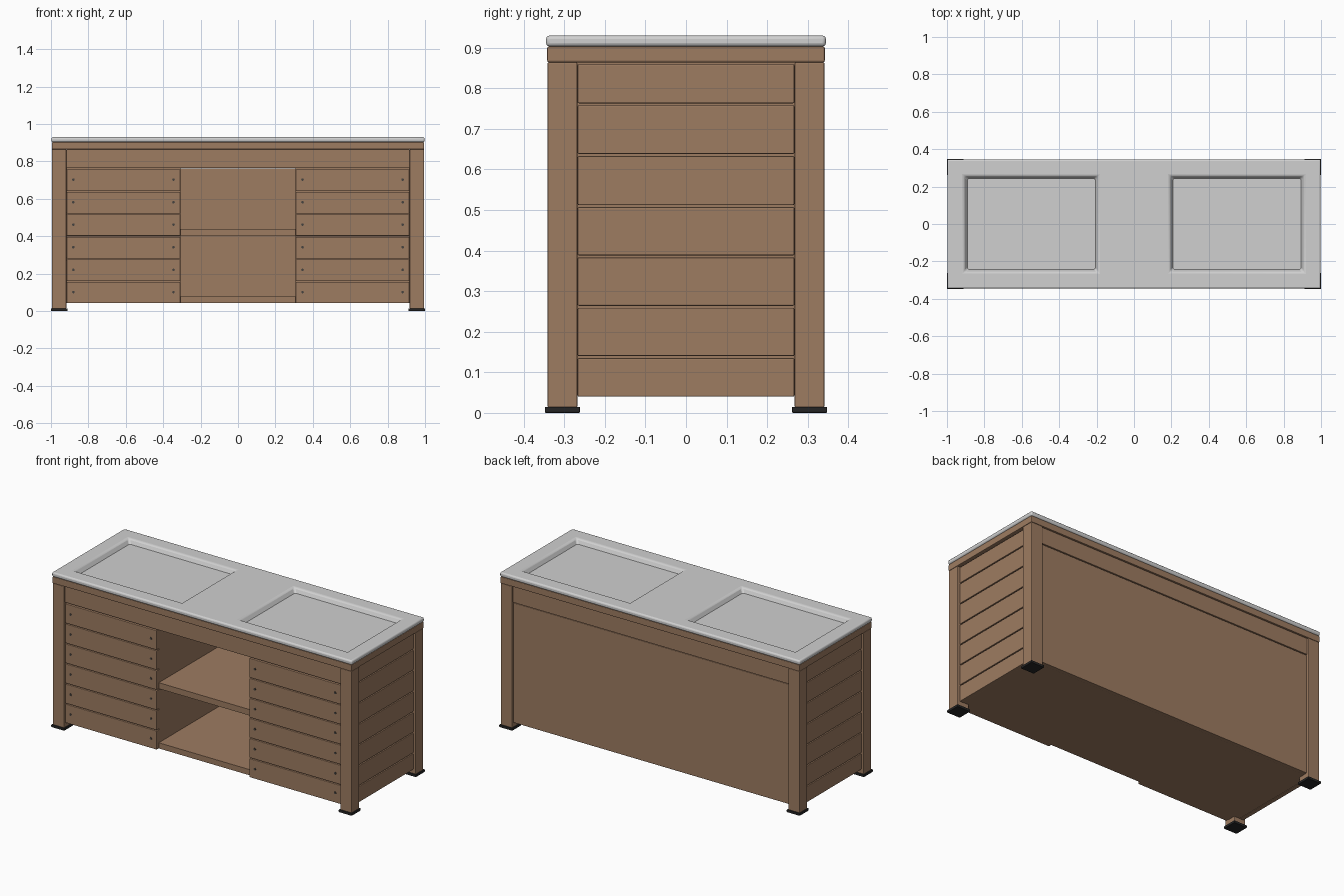
import bpy, bmesh, math

if "Cube" in bpy.data.objects:
    bpy.data.objects.remove(bpy.data.objects["Cube"])


def material(name, rgb):
    m = bpy.data.materials.new(name)
    m.diffuse_color = (*rgb, 1)
    m.use_nodes = True
    m.node_tree.nodes["Principled BSDF"].inputs["Base Color"].default_value = m.diffuse_color
    return m


WOOD = material("brown wood", (0.34, 0.2, 0.12))
STONE = material("light grey stone", (0.63, 0.63, 0.63))
BLACK = material("black rubber", (0.018, 0.018, 0.018))
STEEL = material("dark steel", (0.06, 0.055, 0.05))


def finish(name, bm, mat, bevel=0.0, segments=2):
    bmesh.ops.recalc_face_normals(bm, faces=bm.faces)
    me = bpy.data.meshes.new(name)
    bm.to_mesh(me)
    bm.free()
    me.materials.append(mat)
    ob = bpy.data.objects.new(name, me)
    bpy.context.collection.objects.link(ob)
    if bevel:
        mod = ob.modifiers.new("bevel", 'BEVEL')
        mod.width = bevel
        mod.segments = segments
        mod.limit_method = 'ANGLE'
        mod.angle_limit = math.radians(30)
    return ob


def box(name, x0, x1, y0, y1, z0, z1, mat=WOOD, bevel=0.003):
    bm = bmesh.new()
    bmesh.ops.create_cube(bm, size=1)
    for v in bm.verts:
        v.co = (x0 if v.co.x < 0 else x1, y0 if v.co.y < 0 else y1,
                z0 if v.co.z < 0 else z1)
    return finish(name, bm, mat, bevel)


def cylinder(name, loc, r, h, mat, axis='Z', bevel=0.0, sides=24):
    bm = bmesh.new()
    bmesh.ops.create_cone(bm, cap_ends=True, segments=sides,
                          radius1=r, radius2=r, depth=h)
    ob = finish(name, bm, mat, bevel)
    ob.location = loc
    if axis == 'Y':
        ob.rotation_euler.x = math.pi / 2
    return ob


def smooth(ob):
    bpy.ops.object.select_all(action='DESELECT')
    ob.select_set(True)
    bpy.context.view_layer.objects.active = ob
    bpy.ops.object.shade_smooth_by_angle(angle=math.radians(35))


# countertop slab with two sunken, sloped basins
TOP, UNDER, FLOOR = 0.93, 0.903, 0.785
xs = [-0.998, -0.91, -0.19, 0.19, 0.91, 0.998]
ys = [-0.345, -0.258, 0.258, 0.345]
bm = bmesh.new()
g = [[bm.verts.new((x, y, TOP)) for y in ys] for x in xs]
for i in range(5):
    for j in range(3):
        ring = [g[i][j], g[i + 1][j], g[i + 1][j + 1], g[i][j + 1]]
        if i in (1, 3) and j == 1:
            xa, xb = xs[i] + 0.1, xs[i + 1] - 0.09
            low = [bm.verts.new((x, y, FLOOR)) for x, y in
                   ((xa, -0.178), (xb, -0.178), (xb, 0.178), (xa, 0.178))]
            for k in range(4):
                n = (k + 1) % 4
                bm.faces.new((ring[k], ring[n], low[n], low[k]))
            bm.faces.new(low)
        else:
            bm.faces.new(ring)
border = ([g[i][0] for i in range(6)] + [g[5][j] for j in (1, 2, 3)]
          + [g[i][3] for i in range(4, -1, -1)] + [g[0][2], g[0][1]])
base = [bm.verts.new((v.co.x, v.co.y, UNDER)) for v in border]
for k in range(len(border)):
    n = (k + 1) % len(border)
    bm.faces.new((border[k], border[n], base[n], base[k]))
bm.faces.new(base)
smooth(finish("countertop", bm, STONE, 0.009, 3))

# drain caps
for x in (-0.55, 0.545):
    smooth(cylinder("drain", (x, 0, FLOOR + 0.006), 0.03, 0.014, STONE,
                    bevel=0.003))

# wooden band under the countertop
for s in (-1, 1):
    a, b = sorted((s * 0.342, s * 0.262))
    box("top_band_long", -0.995, 0.995, a, b, 0.864, 0.903, bevel=0.004)
    a, b = sorted((s * 0.995, s * 0.92))
    box("top_band_short", a, b, -0.342, 0.342, 0.864, 0.903, bevel=0.004)

# corner posts and feet
for sx in (-1, 1):
    for sy in (-1, 1):
        x0, x1 = sorted((sx * 0.918, sx * 0.994))
        y0, y1 = sorted((sy * 0.268, sy * 0.341))
        box("corner_post", x0, x1, y0, y1, 0.013, 0.864)
        x0, x1 = sorted((sx * 0.912, sx * 1.0))
        y0, y1 = sorted((sy * 0.261, sy * 0.348))
        box("foot_pad", x0, x1, y0, y1, 0, 0.015, BLACK)

# side planks over a backing board
side_z = [0.04, 0.14, 0.264, 0.388, 0.512, 0.638, 0.763, 0.864]
for s in (-1, 1):
    a, b = sorted((s * 0.94, s * 0.96))
    box("side_backing", a, b, -0.3, 0.3, 0.043, 0.864, bevel=0)
    a, b = sorted((s * 0.955, s * 0.98))
    for z0, z1 in zip(side_z, side_z[1:]):
        box("side_plank", a, b, -0.267, 0.267, z0, z1 - 0.005)

# front and back rails, back panel
box("front_rail", -0.917, 0.917, -0.333, -0.308, 0.765, 0.864)
box("back_rail", -0.917, 0.917, 0.308, 0.333, 0.765, 0.864)
box("back_panel", -0.917, 0.917, 0.305, 0.33, 0.042, 0.762)

# plank fronts with screws
front_z = [0.043, 0.16, 0.281, 0.402, 0.522, 0.642, 0.763]
for s in (-1, 1):
    a, b = sorted((s * 0.308, s * 0.916))
    box("front_backing", a, b, -0.312, -0.295, 0.045, 0.764, bevel=0)
    for z0, z1 in zip(front_z, front_z[1:]):
        box("front_plank", a, b, -0.333, -0.308, z0, z1 - 0.005)
        for x in (0.345, 0.88):
            cylinder("screw", (s * x, -0.333, (z0 + z1) / 2), 0.007, 0.005,
                     STEEL, 'Y', sides=12)
    # compartment side wall
    a, b = sorted((s * 0.308, s * 0.33))
    box("compartment_wall", a, b, -0.309, 0.31, 0.045, 0.8, bevel=0)

# base board, shelf and compartment ceiling
box("base_board", -0.955, 0.955, -0.312, 0.306, 0.043, 0.077, bevel=0)
box("middle_shelf", -0.31, 0.31, -0.312, 0.306, 0.402, 0.438, bevel=0)
box("compartment_ceiling", -0.31, 0.31, -0.309, 0.306, 0.765, 0.78, bevel=0)
